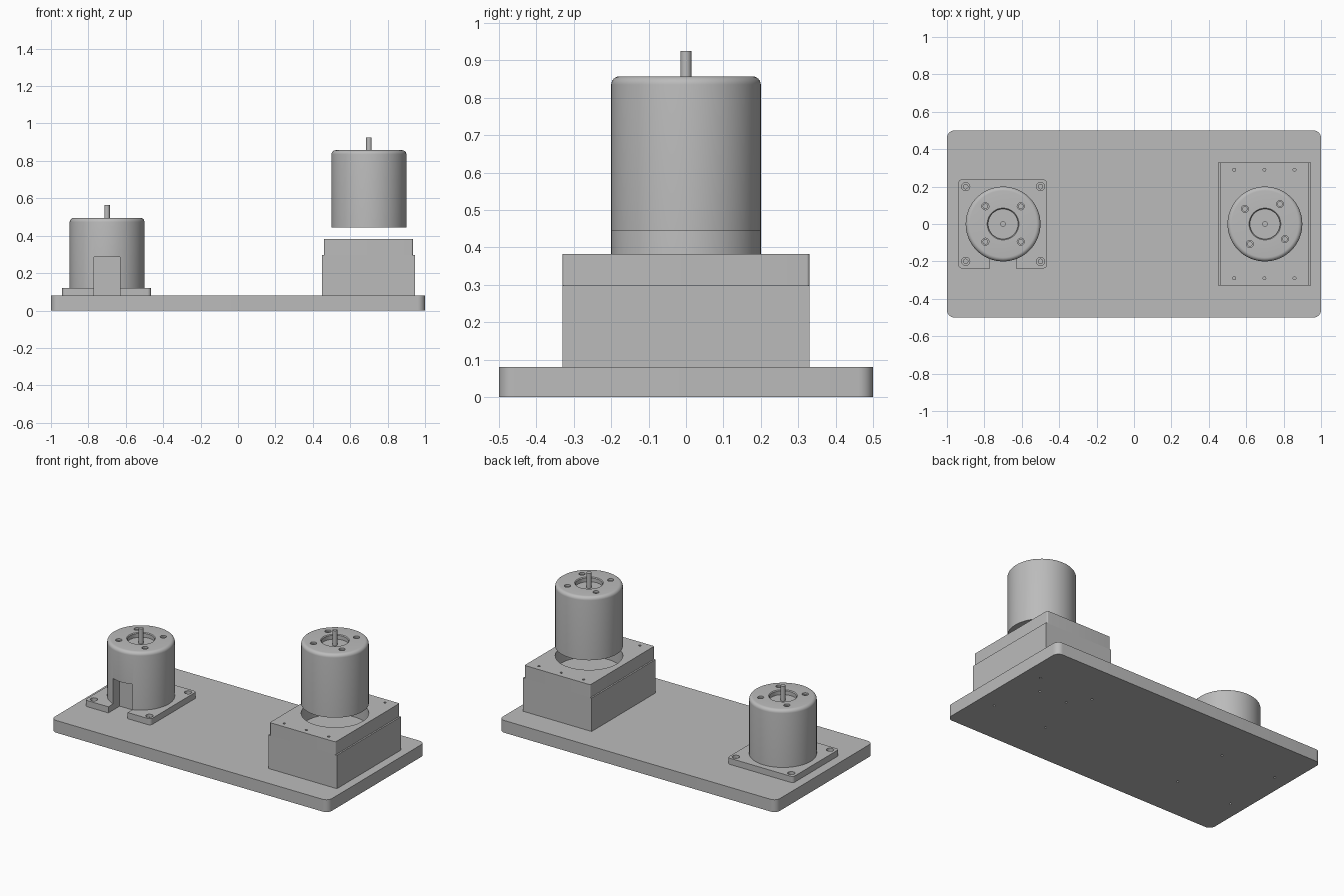
import bpy, bmesh, math
from mathutils import Matrix

if "Cube" in bpy.data.objects:
    bpy.data.objects.remove(bpy.data.objects["Cube"], do_unlink=True)

grey = bpy.data.materials.new("light grey")
grey.use_nodes = True
COLOUR = (0.5, 0.5, 0.5, 1)
grey.diffuse_color = COLOUR
grey.node_tree.nodes["Principled BSDF"].inputs["Base Color"].default_value = COLOUR


def finish(name, bm):
    bmesh.ops.recalc_face_normals(bm, faces=bm.faces[:])
    mesh = bpy.data.meshes.new(name)
    bm.to_mesh(mesh)
    bm.free()
    mesh.materials.append(grey)
    obj = bpy.data.objects.new(name, mesh)
    bpy.context.collection.objects.link(obj)
    return obj


def activate(obj):
    bpy.ops.object.select_all(action='DESELECT')
    obj.select_set(True)
    bpy.context.view_layer.objects.active = obj


def smooth(obj):
    activate(obj)
    bpy.ops.object.shade_smooth_by_angle(angle=math.radians(30))


def slab(name, x0, x1, y0, y1, z0, z1, radius=0.0):
    """Box with optional rounded upright corners."""
    bm = bmesh.new()
    size = Matrix.Diagonal((x1 - x0, y1 - y0, z1 - z0, 1))
    place = Matrix.Translation(((x0 + x1) / 2, (y0 + y1) / 2, (z0 + z1) / 2))
    bmesh.ops.create_cube(bm, size=1, matrix=place @ size)
    if radius:
        upright = [e for e in bm.edges if abs(e.verts[0].co.z - e.verts[1].co.z) > 1e-4]
        bmesh.ops.bevel(bm, geom=upright, offset=radius, segments=8,
                        profile=0.5, affect='EDGES')
    return finish(name, bm)


def lathe(name, profile, x, z):
    bm = bmesh.new()
    verts = [bm.verts.new((r, 0, h)) for r, h in profile]
    edges = [bm.edges.new(pair) for pair in zip(verts, verts[1:])]
    bmesh.ops.spin(bm, geom=verts + edges, cent=(0, 0, 0), axis=(0, 0, 1),
                   angle=math.tau, steps=64)
    bmesh.ops.remove_doubles(bm, verts=bm.verts[:], dist=1e-5)
    bmesh.ops.translate(bm, verts=bm.verts[:], vec=(x, 0, z))
    return finish(name, bm)


def pegs(points, radius, z0, z1, sides=20):
    """Cutter made of upright cylinders."""
    bm = bmesh.new()
    for x, y in points:
        bmesh.ops.create_cone(bm, cap_ends=True, segments=sides, radius1=radius,
                              radius2=radius, depth=z1 - z0,
                              matrix=Matrix.Translation((x, y, (z0 + z1) / 2)))
    return finish("cutter", bm)


def cut(obj, cutter):
    activate(obj)
    mod = obj.modifiers.new("cut", 'BOOLEAN')
    mod.operation = 'DIFFERENCE'
    mod.solver = 'EXACT'
    mod.object = cutter
    bpy.ops.object.modifier_apply(modifier=mod.name)
    bpy.data.objects.remove(cutter, do_unlink=True)


def grid(cx, dx, dy):
    return [(cx + sx * dx, sy * dy) for sx in (-1, 1) for sy in (-1, 1)]


LEFT, RIGHT = -0.7, 0.7
BASE_TOP = 0.08
slot = (LEFT - 0.07, LEFT + 0.07)

# Base plate with screw holes
base = slab("base_plate", -1, 1, -0.5, 0.5, 0, BASE_TOP, 0.04)
box_screws = grid(0.69, 0.195, 0.21) + [(0.59, 0.09), (0.79, 0.09)]
cut(base, pegs(grid(LEFT, 0.2, 0.2) + box_screws, 0.007, -0.02, 0.05, 12))
smooth(base)

# Square mounting flange with counterbored corners and a front slot
flange = slab("mounting_flange", -0.94, -0.465, -0.237, 0.238, BASE_TOP, 0.12, 0.02)
cut(flange, pegs(grid(LEFT, 0.2, 0.2), 0.022, 0.1, 0.15))
cut(flange, pegs(grid(LEFT, 0.2, 0.2), 0.012, 0.085, 0.12))
cut(flange, slab("cutter", *slot, -0.3, -0.12, 0.05, 0.15))
smooth(flange)


# Motor: rounded can, sunk centre, four screw holes and a shaft
def motor(name, x, z, turn, slotted):
    height, radius, fillet = 0.412, 0.2, 0.022
    arc = [(radius - fillet + fillet * math.cos(a), height - fillet + fillet * math.sin(a))
           for a in (math.pi / 2 * i / 6 for i in range(7))]
    profile = [(0, 0), (radius, 0)] + arc + [(0.085, height), (0.08, height - 0.005),
                                             (0.08, height - 0.03), (0, height - 0.03)]
    can = lathe(name + "_can", profile, x, z)
    angles = [turn + math.pi / 2 * i for i in range(4)]
    spots = [(x + 0.134 * math.cos(a), 0.134 * math.sin(a)) for a in angles]
    top = z + height
    cut(can, pegs(spots, 0.019, top - 0.012, top + 0.02))
    cut(can, pegs(spots, 0.012, top - 0.04, top))
    if slotted:
        cut(can, slab("cutter", *slot, -0.3, -0.12, 0.05, 0.285))
    smooth(can)
    shaft = lathe(name + "_shaft", [(0, 0), (0.0145, 0), (0.0145, 0.1), (0, 0.1)],
                  x, top - 0.032)
    smooth(shaft)


motor("left_motor", LEFT, BASE_TOP + 0.003, math.radians(45), True)
motor("right_motor", RIGHT, 0.445, math.radians(53), False)

# Housing box: wider lower half, narrower lid with a round pocket
lower = slab("housing_lower", 0.45, 0.945, -0.33, 0.33, BASE_TOP, 0.298)
cut(lower, pegs([(RIGHT, 0)], 0.2, 0.28, 0.4, 64))
smooth(lower)
lid = slab("housing_lid", 0.46, 0.935, -0.33, 0.33, 0.298, 0.382, 0.008)
cut(lid, pegs([(RIGHT, 0)], 0.2, 0.25, 0.4, 64))
lid_screws = [(0.697 + i * 0.161, y) for i in (-1, 0, 1) for y in (-0.29, 0.29)]
cut(lid, pegs(lid_screws, 0.008, 0.34, 0.4, 12))
smooth(lid)
